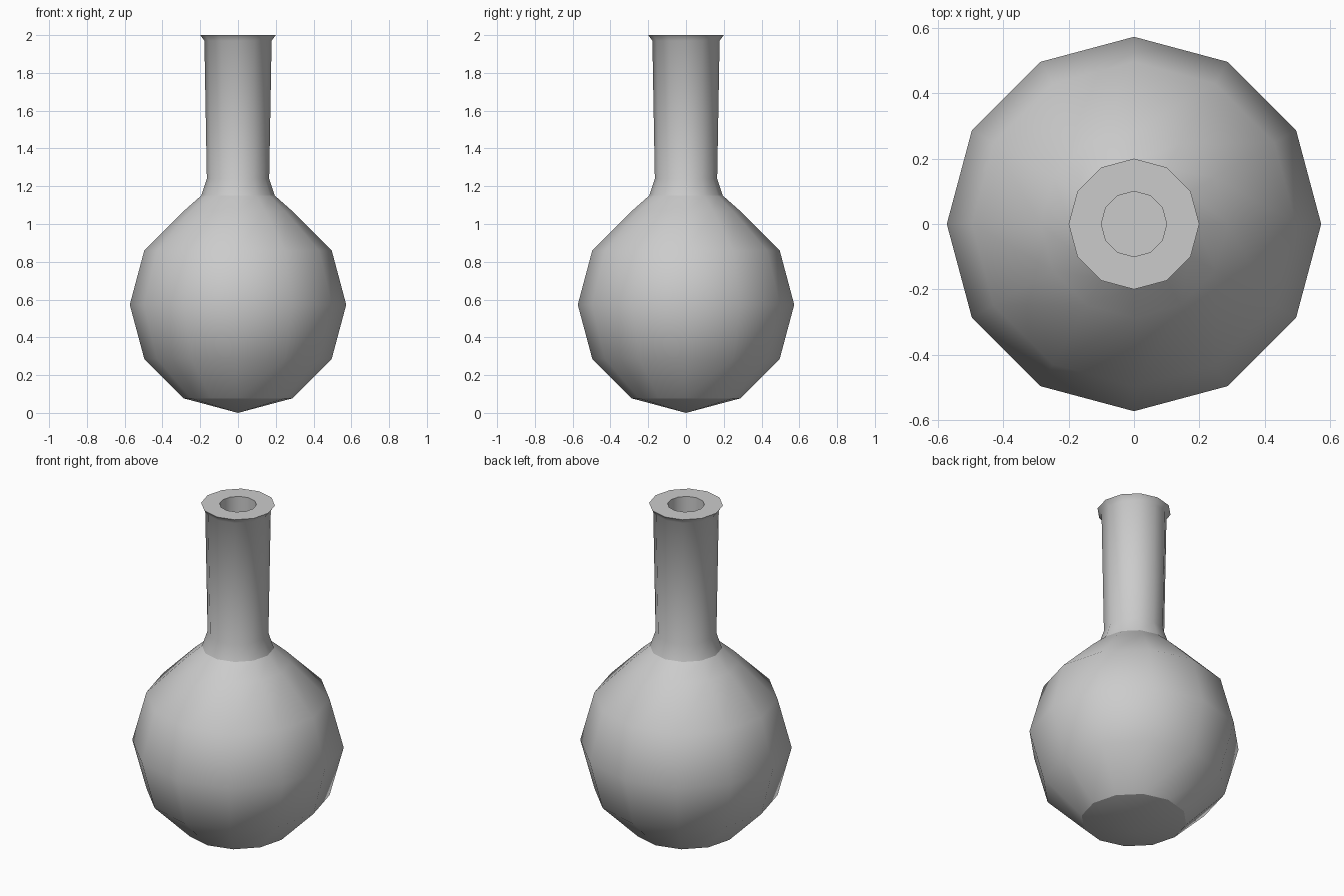
import bpy, bmesh, math

cube = bpy.data.objects.get("Cube")
if cube:
    bpy.data.objects.remove(cube, do_unlink=True)

SIDES = 12
R = 0.573  # bulb radius

grey = bpy.data.materials.new("light_grey")
grey.use_nodes = True
colour = (0.6, 0.6, 0.6, 1)
grey.diffuse_color = colour
grey.node_tree.nodes["Principled BSDF"].inputs["Base Color"].default_value = colour


def lathe(name, profile, sharp):
    """Spin (radius, height) points around z; rings listed in sharp stay creased."""
    bm = bmesh.new()
    rings = []
    for r, z in profile:
        count = SIDES if r else 1
        rings.append([bm.verts.new((r * math.cos(2 * math.pi * i / SIDES),
                                    r * math.sin(2 * math.pi * i / SIDES), z))
                      for i in range(count)])
    for a, b in zip(rings, rings[1:]):
        for i in range(SIDES):
            j = (i + 1) % SIDES
            corners = [a[i % len(a)], a[j % len(a)], b[j % len(b)], b[i % len(b)]]
            bm.faces.new(list(dict.fromkeys(corners))).smooth = True
    for k in sharp:
        for i in range(SIDES):
            bm.edges.get((rings[k][i], rings[k][(i + 1) % SIDES])).smooth = False
    bmesh.ops.recalc_face_normals(bm, faces=bm.faces)
    mesh = bpy.data.meshes.new(name)
    bm.to_mesh(mesh)
    bm.free()
    mesh.materials.append(grey)
    obj = bpy.data.objects.new(name, mesh)
    bpy.context.collection.objects.link(obj)
    return obj


# Round bulb from pointed base to shoulder
bulb = [(R * math.sin(math.radians(a)), R - R * math.cos(math.radians(a)))
        for a in range(30, 151, 30)]
# Flared neck, lip and bore
neck = [(0.195, 1.15), (0.165, 1.24), (0.178, 1.97), (0.2, 2.0)]
bore = [(0.1, 2.0), (0.1, 1.15), (0, 1.15)]

lathe("flask", [(0, 0)] + bulb + neck + bore, sharp=(1, 6, 9, 10, 11))
